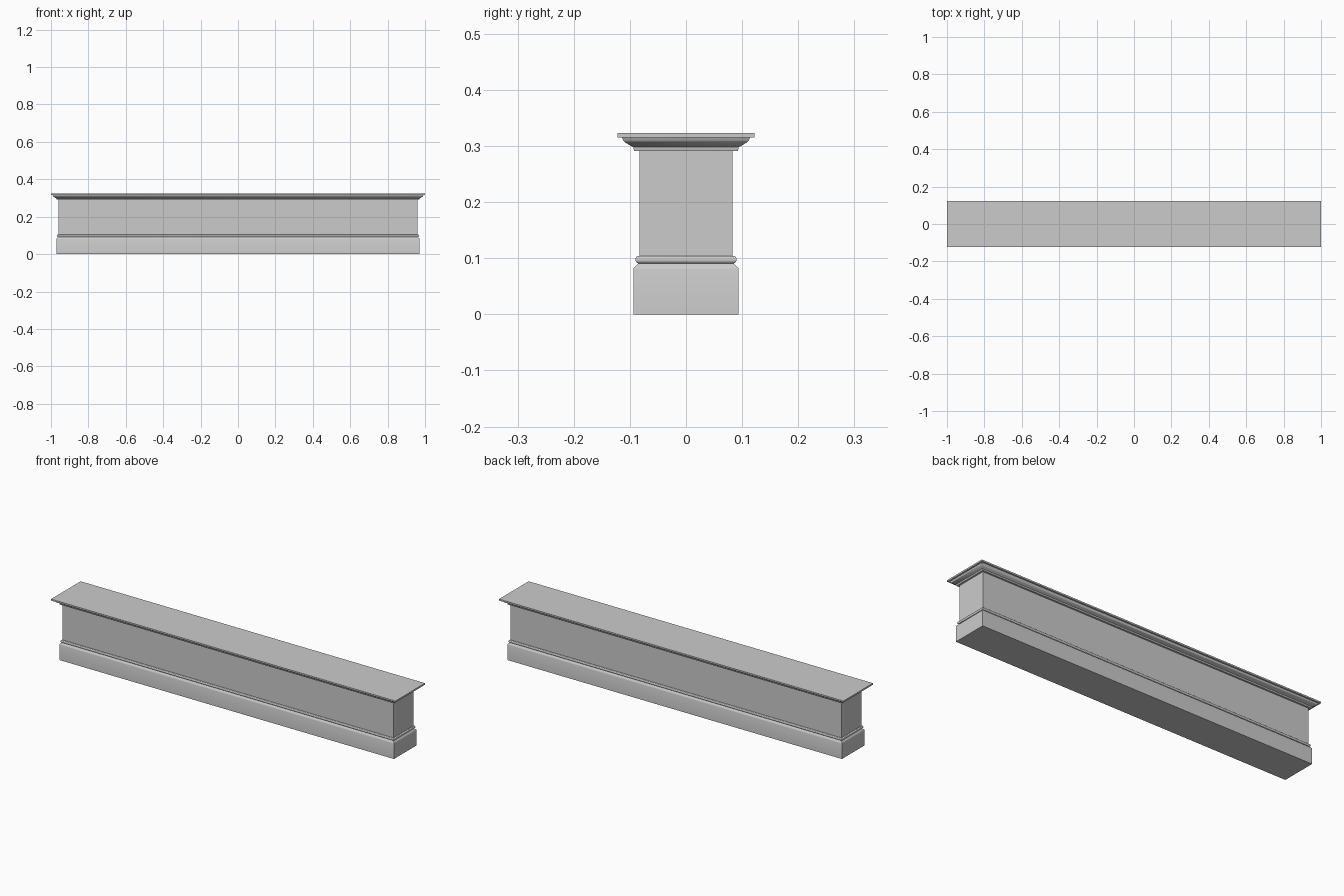
import bpy
import bmesh
import math

if "Cube" in bpy.data.objects:
    bpy.data.objects.remove(bpy.data.objects["Cube"])

LENGTH_EXTRA = 0.8775  # how much longer each half length is than the half width


def moulding(name, profile, bottom=False, top=False):
    """Run a (half width, height) profile round a rectangle with mitred corners."""
    bm = bmesh.new()
    rings = []
    for w, z in profile:
        x = w + LENGTH_EXTRA
        rings.append([bm.verts.new(p) for p in
                      ((x, -w, z), (x, w, z), (-x, w, z), (-x, -w, z))])
    for a, b in zip(rings, rings[1:]):
        for i in range(4):
            j = (i + 1) % 4
            bm.faces.new((a[i], a[j], b[j], b[i]))
    if bottom:
        bm.faces.new(rings[0][::-1])
    if top:
        bm.faces.new(rings[-1])
    mesh = bpy.data.meshes.new(name)
    bm.to_mesh(mesh)
    bm.free()
    obj = bpy.data.objects.new(name, mesh)
    bpy.context.collection.objects.link(obj)
    bpy.ops.object.select_all(action='DESELECT')
    obj.select_set(True)
    bpy.context.view_layer.objects.active = obj
    bpy.ops.object.shade_smooth_by_angle(angle=math.radians(50))
    return obj


# Plinth with flat underside and chamfered top edge
moulding("plinth", [(0.094, 0), (0.094, 0.080), (0.093, 0.083),
                    (0.085, 0.091)], bottom=True)

# Half-round bead above the plinth
bead = [(0.085 + 0.005 * math.sin(math.pi * i / 8),
         0.0975 - 0.0065 * math.cos(math.pi * i / 8)) for i in range(9)]
moulding("bead", bead + [(0.083, 0.104)])

# Plain body
moulding("body", [(0.083, 0.104), (0.083, 0.291)])

# Cornice: fillet, flared moulding and flat top slab
moulding("cornice", [(0.083, 0.291), (0.0925, 0.291), (0.094, 0.298),
                     (0.098, 0.300), (0.103, 0.303), (0.108, 0.306),
                     (0.112, 0.310), (0.114, 0.315), (0.1225, 0.315),
                     (0.1225, 0.323)], top=True)
